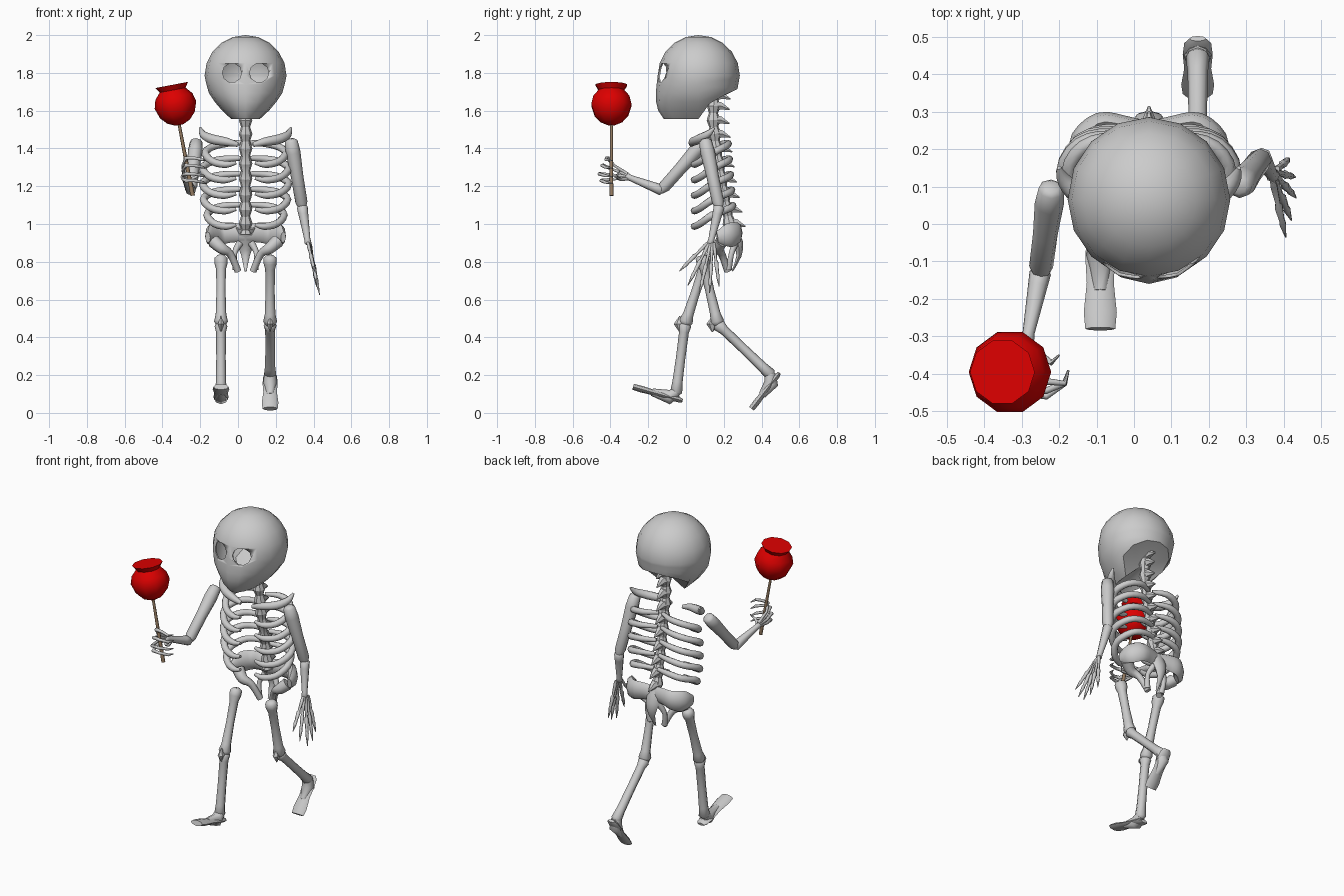
import bpy, bmesh, math
from mathutils import Vector as V

if "Cube" in bpy.data.objects:
    bpy.data.objects.remove(bpy.data.objects["Cube"])

CX = 0.04  # body centre line


def spline(vals, steps):
    """Catmull-Rom through a list of Vectors."""
    if steps < 2:
        return vals
    out = []
    for i in range(len(vals) - 1):
        a, b, c, d = vals[max(i - 1, 0)], vals[i], vals[i + 1], vals[min(i + 2, len(vals) - 1)]
        for k in range(steps):
            t = k / steps
            out.append(0.5 * (2 * b + (c - a) * t + (2 * a - 5 * b + 4 * c - d) * t * t
                              + (3 * b - a - 3 * c + d) * t ** 3))
    return out + [vals[-1]]


def tube(bm, pts, radii, sides=8, up=(0, 1, 0), flat=1.0, steps=1):
    """Loft rings of given radii along a path, capped at both ends."""
    q = spline([V((*p, r)) for p, r in zip(pts, radii)], steps)
    pts, radii = [V(p[:3]) for p in q], [max(p[3], 0.002) for p in q]
    rings = []
    for i, p in enumerate(pts):
        t = (pts[min(i + 1, len(pts) - 1)] - pts[max(i - 1, 0)]).normalized()
        s = V(up).cross(t).normalized()
        v = t.cross(s)
        ring = []
        for k in range(sides):
            a = math.tau * k / sides
            ring.append(bm.verts.new(p + radii[i] * (s * math.cos(a) + v * math.sin(a) * flat)))
        rings.append(ring)
    for r0, r1 in zip(rings, rings[1:]):
        for k in range(sides):
            j = (k + 1) % sides
            bm.faces.new((r0[k], r0[j], r1[j], r1[k]))
    bm.faces.new(rings[0][::-1])
    bm.faces.new(rings[-1])


def finish(name, bm, color=None, angle=62):
    bmesh.ops.recalc_face_normals(bm, faces=bm.faces)
    me = bpy.data.meshes.new(name)
    bm.to_mesh(me)
    bm.free()
    ob = bpy.data.objects.new(name, me)
    bpy.context.collection.objects.link(ob)
    bpy.ops.object.select_all(action='DESELECT')
    ob.select_set(True)
    bpy.context.view_layer.objects.active = ob
    bpy.ops.object.shade_smooth_by_angle(angle=math.radians(angle))
    if color:
        m = bpy.data.materials.new(name)
        m.diffuse_color = color
        m.use_nodes = True
        m.node_tree.nodes["Principled BSDF"].inputs["Base Color"].default_value = m.diffuse_color
        me.materials.append(m)
    return ob


def part(name, *tubes, color=None, angle=62):
    bm = bmesh.new()
    for args, kw in tubes:
        tube(bm, *args, **kw)
    return finish(name, bm, color, angle)


def T(*args, **kw):
    return args, kw


def lerp_table(tab, z):
    for a, b in zip(tab, tab[1:]):
        if z >= b[0]:
            t = (a[0] - z) / (a[0] - b[0])
            return [p + (q - p) * t for p, q in zip(a[1:], b[1:])]
    return tab[-1][1:]


# skull: shell with a sloped base, rows of (z, half width, front depth, back depth)
ZC, YC, R = 1.785, 0.065, 0.215
PROFILE = [(ZC, .217, .215, .22), (1.70, .199, .225, .205), (1.63, .152, .223, .15),
           (1.60, .124, .212, .10), (1.555, .075, .182, .03)]
N = 16
bm = bmesh.new()
top = bm.verts.new((CX, YC, ZC + R))
rows = []
for i in range(1, 11):
    row = []
    for k in range(N):
        a = math.tau * k / N
        c, s = math.cos(a), math.sin(a)
        if i <= 5:
            p = i / 5 * math.pi / 2
            z, m = ZC + R * math.cos(p), math.sin(p)
            w, f, b = PROFILE[0][1:]
        else:
            low = 1.555 + (0.16 * s ** 0.7 if s > 1e-6 else 0)
            z, m = ZC - (i - 5) / 5 * (ZC - low), 1
            w, f, b = lerp_table(PROFILE, z)
        row.append(bm.verts.new((CX + w * c * m, YC + (b if s > 0 else f) * s * m, z)))
    rows.append(row)
base = bm.verts.new((CX, .10, 1.63))
for k in range(N):
    j = (k + 1) % N
    bm.faces.new((top, rows[0][k], rows[0][j]))
    bm.faces.new((base, rows[-1][j], rows[-1][k]))
    for r0, r1 in zip(rows, rows[1:]):
        bm.faces.new((r0[k], r1[k], r1[j], r0[j]))
skull = finish("skull", bm, angle=40)
mod = skull.modifiers.new("thickness", 'SOLIDIFY')
mod.thickness = 0.008
bpy.ops.object.modifier_apply(modifier="thickness")
# eye sockets
cut = part("socket_cutter", *[T([(CX + s * .072, -.30, 1.80), (CX + s * .072, .0, 1.80)], [.051, .051],
                                sides=10, up=(0, 0, 1)) for s in (-1, 1)])
cut.hide_render = True
bpy.context.view_layer.objects.active = skull
mod = skull.modifiers.new("sockets", 'BOOLEAN')
mod.operation, mod.object, mod.solver = 'DIFFERENCE', cut, 'EXACT'
bpy.ops.object.modifier_apply(modifier="sockets")
bpy.data.objects.remove(cut)

# spine: zigzag column with a rear spike per vertebra
COL = [V((CX, y, z)) for y, z in ((.15, 1.68), (.145, 1.55), (.16, 1.40), (.185, 1.24),
                                  (.215, 1.08), (.24, .95))]
path = spline(COL, 4)
parts = [T(path, [.024 if i % 2 else .036 for i in range(len(path))], up=(0, 1, 0))]
for p in path[:-2:2]:
    parts.append(T([p, p + V((0, .04, .0)), p + V((0, .085, -.018))], [.034, .022, .003],
                   sides=6, up=(0, 0, 1)))
part("spine", *parts, angle=30)
part("sacrum", T([(CX, .24, .98), (CX, .275, .90), (CX, .28, .83), (CX, .245, .75)],
                 [.05, .045, .022, .006], steps=2, flat=.6))

# ribs, collar bones and pelvis halves
for s, side in ((-1, "right"), (1, "left")):
    def M(*pts):
        return [(CX + s * x, y, z) for x, y, z in pts]
    for i in range(5):
        z, w, b = 1.385 - .082 * i, (.225, .24, .24, .235, .215)[i] / .24, .006 * i
        part(f"{side}_rib_{i + 1}", T(
            M((.015, .19 + 2 * b, z + .045), (.10 * w, .225 + b, z + .042), (.185 * w, .205 + b, z + .025),
              (.228 * w, .14, z - .01), (.185 * w, .075, z - .055), (.11 * w, .043, z - .07),
              (.05, .04, z - .06)),
            [.012, .018, .02, .02, .02, .018, .009], up=(0, 0, 1), steps=3))
    part(f"{side}_collar_bone", T(
        M((.04, .03, 1.42), (.10, .035, 1.435), (.18, .07, 1.45), (.225, .115, 1.475), (.24, .15, 1.51)),
        [.012, .022, .026, .02, .006], up=(0, 0, 1), steps=3))
    part(f"{side}_pelvis",
         T(M((.0, .25, .95), (.07, .265, .955), (.13, .27, .95), (.18, .225, .94), (.20, .165, .93)),
           [.022, .025, .028, .03, .014], up=(0, 0, 1), flat=2.1, steps=3),
         T(M((.17, .19, .91), (.125, .17, .87), (.08, .19, .84), (.04, .22, .75)),
           [.036, .03, .02, .018], steps=3),
         T(M((.03, .26, .90), (.06, .24, .84), (.05, .225, .76)), [.02, .014, .018], steps=3))


def bone(a, b, stations):
    """Straight bone: stations are (fraction, radius)."""
    a, b = V(a), V(b)
    return [a.lerp(b, f) for f, _ in stations], [r for _, r in stations]


ARM_UP = [(0, .020), (.03, .034), (.2, .039), (.55, .033), (.93, .032), (1.03, .018)]
ARM_LO = [(-.06, .014), (0, .029), (.2, .026), (.9, .016), (1, .019), (1.05, .01)]
for side, sh, el, wr in (("left", (.28, .10, 1.45), (.34, .175, 1.09), (.37, .13, .90)),
                         ("right", (-.22, .10, 1.44), (-.25, -.13, 1.18), (-.285, -.31, 1.25))):
    part(f"{side}_upper_arm", T(*bone(sh, el, ARM_UP), up=(1, 0, 0)))
    part(f"{side}_forearm", T(*bone(el, wr, ARM_LO), up=(1, 0, 0)))

# open hand: fan of tapering finger bones
STATIONS = [(0, .008), (.1, .01), (.4, .007), (.46, .012), (.7, .008), (.75, .01), (1, .002)]
part("left_hand", *[T(*bone((.37 + .003 * i, .115 + .008 * i, .90), tip, STATIONS), sides=6, up=(1, 0, 0))
                    for i, tip in enumerate([(.405, -.035, .75), (.42, .01, .675), (.432, .07, .625),
                                             (.43, .125, .635), (.415, .175, .67)])])

# closed hand: fingers curled around the stem
fingers = []
for dz, reach in ((.10, -.445), (.06, -.47), (.015, -.485), (-.02, -.475)):
    z = 1.25 + dz
    fingers.append(T([(-.285, -.31, 1.25 + dz * .15), (-.292, -.38, 1.25 + dz * .6), (-.275, reach + .03, z),
                      (-.235, reach + .025, z), (-.185, -.425, z - .01), (-.175, -.39, z - .015)],
                     [.01, .008, .011, .009, .008, .003], sides=6, up=(0, 0, 1)))
fingers.append(T([(-.28, -.31, 1.24), (-.255, -.345, 1.235), (-.22, -.37, 1.25), (-.20, -.35, 1.28)],
                 [.01, .01, .008, .003], sides=6, up=(0, 0, 1)))
part("right_hand", *fingers)

# legs: thigh, kneecap, shin, foot and instep
THIGH = [(-.04, .018), (0, .035), (.08, .035), (.17, .026), (.5, .024), (.85, .028), (.96, .037), (1.03, .022)]
SHIN = [(-.03, .02), (.03, .034), (.12, .026), (.5, .025), (.85, .027), (1, .032), (1.06, .014)]
for side, x, hip, knee, ankle, toe in (
        ("right", -.09, (.11, .82), (-.005, .47), (-.052, .11), (-.28, .138)),
        ("left", .17, (.085, .82), (.168, .47), (.445, .205), (.347, .022))):
    h, k, a, t = [V((x, *p)) for p in (hip, knee, ankle, toe)]
    part(f"{side}_thigh", T(*bone(h, k, THIGH), up=(1, 0, 0)))
    part(f"{side}_shin", T(*bone(k, a, SHIN), up=(1, 0, 0)))
    part(f"{side}_kneecap", T([k + V((0, -.028, dz)) for dz in (.042, 0, -.042)],
                              [.003, .032, .003], sides=6, up=(1, 0, 0), flat=.6), angle=20)
    heel = a + (a - k).normalized() * .035
    d = (t - heel).normalized()
    part(f"{side}_foot", T([heel - d * .04, heel - d * .02, heel + d * .03, heel.lerp(t, .45),
                            heel.lerp(t, .8), t],
                           [.022, .036, .04, .036, .044, .04], up=(k - a).normalized(), flat=.4))
    part(f"{side}_instep", T([a, heel + d * .03, heel.lerp(t, .55)], [.031, .038, .02], up=(1, 0, 0)))

# flower: stem and faceted cup with flared rim
foot, centre = V((-.24, -.395, 1.15)), V((-.331, -.395, 1.63))
ax = (centre - foot).normalized()
part("flower_stem", T([foot, centre - ax * .08], [.012, .008], sides=6), color=(.30, .20, .12, 1))
CUP = [(-.108, .02), (-.09, .06), (-.055, .093), (0, .112), (.045, .1), (.08, .07), (.108, .088)]
part("flower_bloom", T([centre + ax * s for s, _ in CUP], [r for _, r in CUP], sides=10),
     color=(.72, 0, 0, 1), angle=40)
